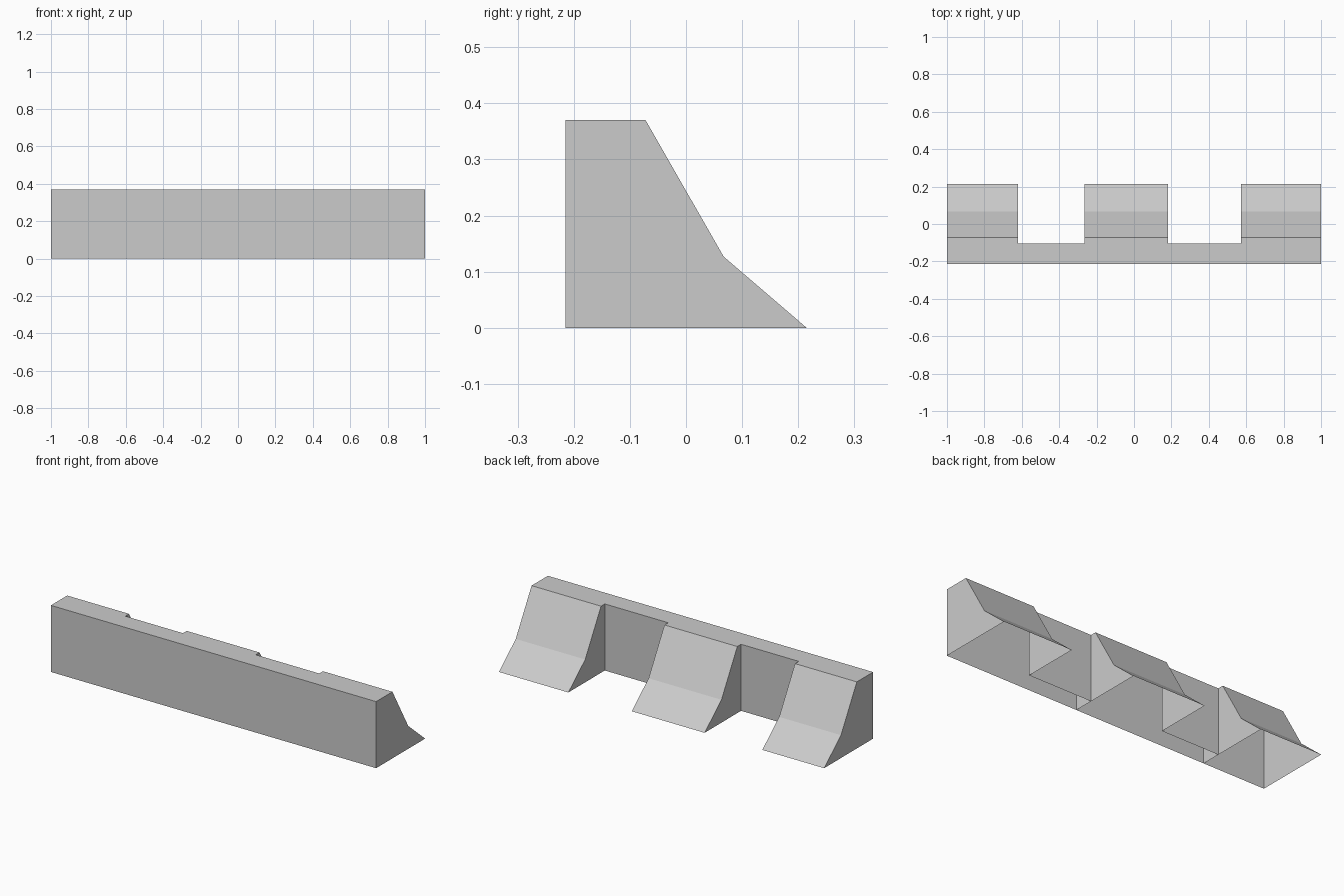
import bpy
import bmesh

cube = bpy.data.objects.get("Cube")
if cube:
    bpy.data.objects.remove(cube, do_unlink=True)

# Single matte grey
grey = bpy.data.materials.new("concrete_grey")
grey.use_nodes = True
COLOUR = (0.6, 0.6, 0.6, 1)
grey.diffuse_color = COLOUR
grey.node_tree.nodes["Principled BSDF"].inputs["Base Color"].default_value = COLOUR

FRONT, RECESS, HEIGHT = -0.215, -0.105, 0.37

# Cross-sections as (y, z), running from front foot over the top to the back
BACK_SLOPE = [(-0.072, HEIGHT), (0.067, 0.127), (0.215, 0)]
BUTTRESS = [(FRONT, 0), (FRONT, HEIGHT)] + BACK_SLOPE
BUTTRESS_FIN = [(RECESS, 0), (RECESS, HEIGHT)] + BACK_SLOPE
WALL = [(FRONT, 0), (FRONT, HEIGHT), (RECESS, HEIGHT), (RECESS, 0)]


def hollow_prism(name, x0, x1, profile, right_cap=None, left_cap=None):
    """Sweep a profile along x with an open underside and optional end caps."""
    bm = bmesh.new()
    a = [bm.verts.new((x0, y, z)) for y, z in profile]
    b = [bm.verts.new((x1, y, z)) for y, z in profile]
    for i in range(len(profile) - 1):
        bm.faces.new((a[i], b[i], b[i + 1], a[i + 1]))
    if right_cap:
        bm.faces.new([bm.verts.new((x0, y, z)) for y, z in right_cap])
    if left_cap:
        bm.faces.new([bm.verts.new((x1, y, z)) for y, z in reversed(left_cap)])
    bmesh.ops.remove_doubles(bm, verts=bm.verts[:], dist=0.0001)
    mesh = bpy.data.meshes.new(name)
    bm.to_mesh(mesh)
    bm.free()
    mesh.materials.append(grey)
    obj = bpy.data.objects.new(name, mesh)
    bpy.context.collection.objects.link(obj)
    return obj


# Three sloped buttresses
hollow_prism("right_buttress", -1, -0.62, BUTTRESS, BUTTRESS, BUTTRESS)
hollow_prism("middle_buttress", -0.265, 0.183, BUTTRESS, BUTTRESS_FIN, BUTTRESS)
hollow_prism("left_buttress", 0.573, 1, BUTTRESS, BUTTRESS_FIN, BUTTRESS)

# Thin hollow wall sections joining them
hollow_prism("right_wall", -0.62, -0.265, WALL)
hollow_prism("left_wall", 0.183, 0.573, WALL)
